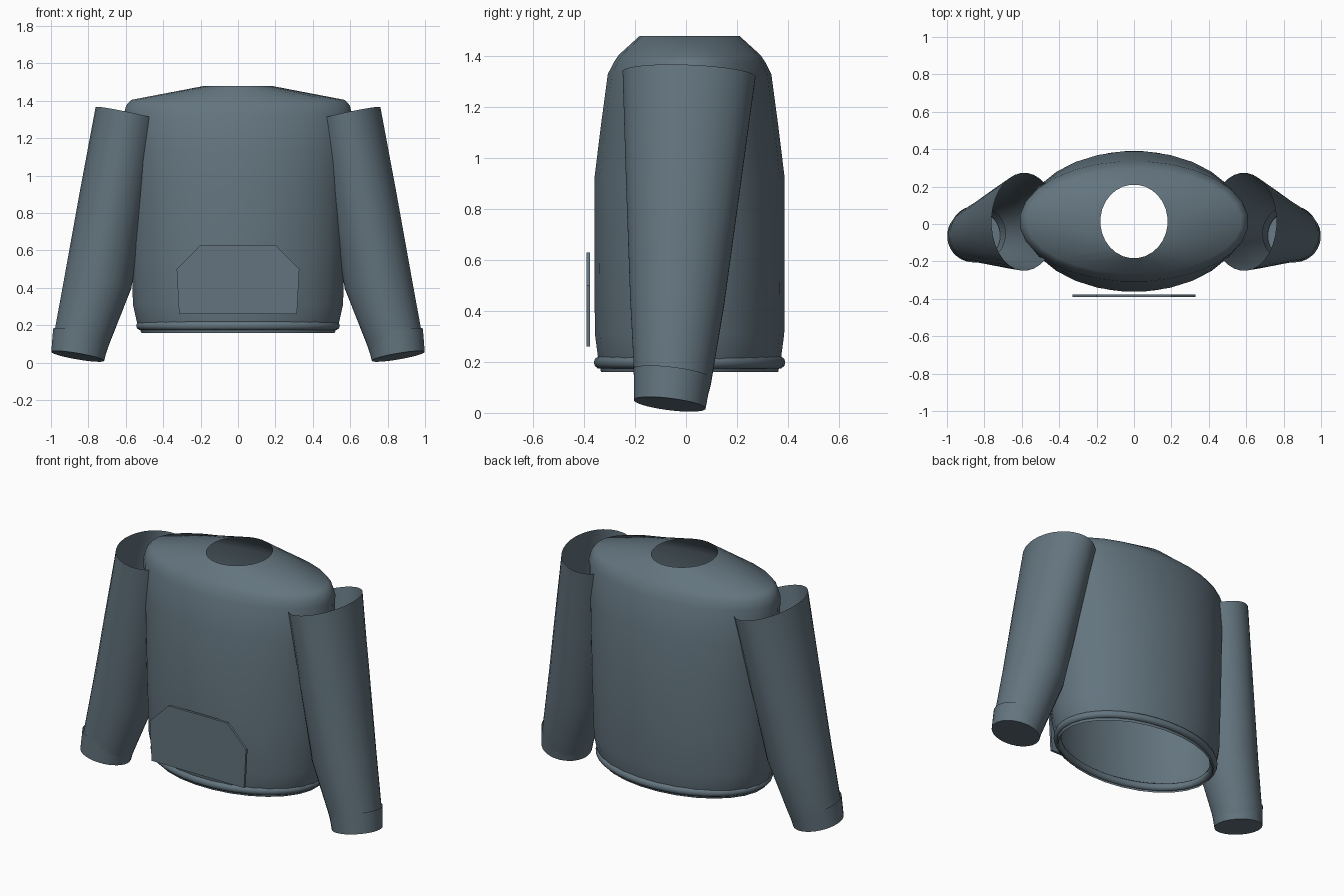
import bpy
import bmesh
from math import sin, cos, pi, radians
from mathutils import Vector

default = bpy.data.objects.get("Cube")
if default:
    bpy.data.objects.remove(default)

cloth = bpy.data.materials.new("slate blue cloth")
cloth.use_nodes = True
colour = (0.125, 0.175, 0.21, 1)
cloth.diffuse_color = colour
cloth.node_tree.nodes["Principled BSDF"].inputs["Base Color"].default_value = colour


def finish(bm, name, smooth=40):
    """Turn a bmesh into a named, coloured, smooth shaded object."""
    bmesh.ops.recalc_face_normals(bm, faces=bm.faces[:])
    mesh = bpy.data.meshes.new(name)
    bm.to_mesh(mesh)
    bm.free()
    mesh.materials.append(cloth)
    obj = bpy.data.objects.new(name, mesh)
    bpy.context.collection.objects.link(obj)
    bpy.ops.object.select_all(action="DESELECT")
    bpy.context.view_layer.objects.active = obj
    obj.select_set(True)
    bpy.ops.object.shade_smooth_by_angle(angle=radians(smooth))
    return obj


def loft(name, rings, sides=24, closed=False, cap_end=False, smooth=40):
    """Skin elliptical rings given as (centre, x radius, y radius, x slope, y slope)."""
    bm = bmesh.new()
    loops = []
    for (cx, cy, cz), rx, ry, sx, sy in rings:
        loop = []
        for i in range(sides):
            a = 2 * pi * (i + 0.5) / sides
            x, y = rx * cos(a), ry * sin(a)
            loop.append(bm.verts.new((cx + x, cy + y, cz + sx * x + sy * y)))
        loops.append(loop)
    pairs = list(zip(loops, loops[1:]))
    if closed:
        pairs.append((loops[-1], loops[0]))
    for a, b in pairs:
        for i in range(sides):
            j = (i + 1) % sides
            bm.faces.new((a[i], a[j], b[j], b[i]))
    if cap_end:
        bm.faces.new(loops[-1])
    return finish(bm, name, smooth)


# Torso shell, open at the hem and neck: height, half width, half depth
profile = [(0.16, 0.52, 0.35), (0.22, 0.545, 0.362), (0.31, 0.565, 0.374),
           (0.6, 0.575, 0.376), (0.92, 0.585, 0.376), (1.13, 0.602, 0.35),
           (1.33, 0.613, 0.323), (1.375, 0.602, 0.3), (1.405, 0.575, 0.28),
           (1.48, 0.18, 0.197)]
loft("torso", [((0, 0.014, z), rx, ry, 0, 0) for z, rx, ry in profile], 28)

# Rolled hem around the waist
roll = [2 * pi * k / 10 for k in range(10)]
loft("hem", [((0, 0.014, 0.198 + 0.024 * sin(a)), 0.522 + 0.024 * cos(a),
              0.355 + 0.022 * cos(a), 0, 0) for a in roll], 40, closed=True, smooth=60)

# Sleeves, open at the shoulder, with closed cuffs
for side, label in ((1, "left"), (-1, "right")):
    tilt = 0.21 * side
    loft(label + "_sleeve", [
        ((0.587 * side, 0.012, 1.33), 0.175, 0.262, tilt, -0.04),
        ((0.668 * side, -0.012, 0.88), 0.178, 0.224, tilt, -0.05),
        ((0.748 * side, -0.035, 0.435), 0.178, 0.185, tilt, -0.08),
        ((0.835 * side, -0.053, 0.13), 0.148, 0.151, tilt * 0.9, -0.12),
        ((0.853 * side, -0.062, 0.045), 0.138, 0.138, tilt * 0.8, -0.12)], 32)
    loft(label + "_cuff", [
        ((0.837 * side, -0.053, 0.155), 0.152, 0.153, tilt * 0.8, -0.12),
        ((0.857 * side, -0.064, 0.034), 0.142, 0.141, tilt * 0.8, -0.12)],
        32, cap_end=True)

# Front pouch panel standing just clear of the torso
half = [(0.315, 0.26), (0.328, 0.5), (0.2, 0.63)]
outline = half + [(-x, z) for x, z in reversed(half)]
bm = bmesh.new()
panel = bm.faces.new([bm.verts.new((x, -0.391, z)) for x, z in outline])
extruded = bmesh.ops.extrude_face_region(bm, geom=[panel])["geom"]
back = [v for v in extruded if isinstance(v, bmesh.types.BMVert)]
bmesh.ops.translate(bm, verts=back, vec=Vector((0, 0.015, 0)))
finish(bm, "front_pocket", 20)
